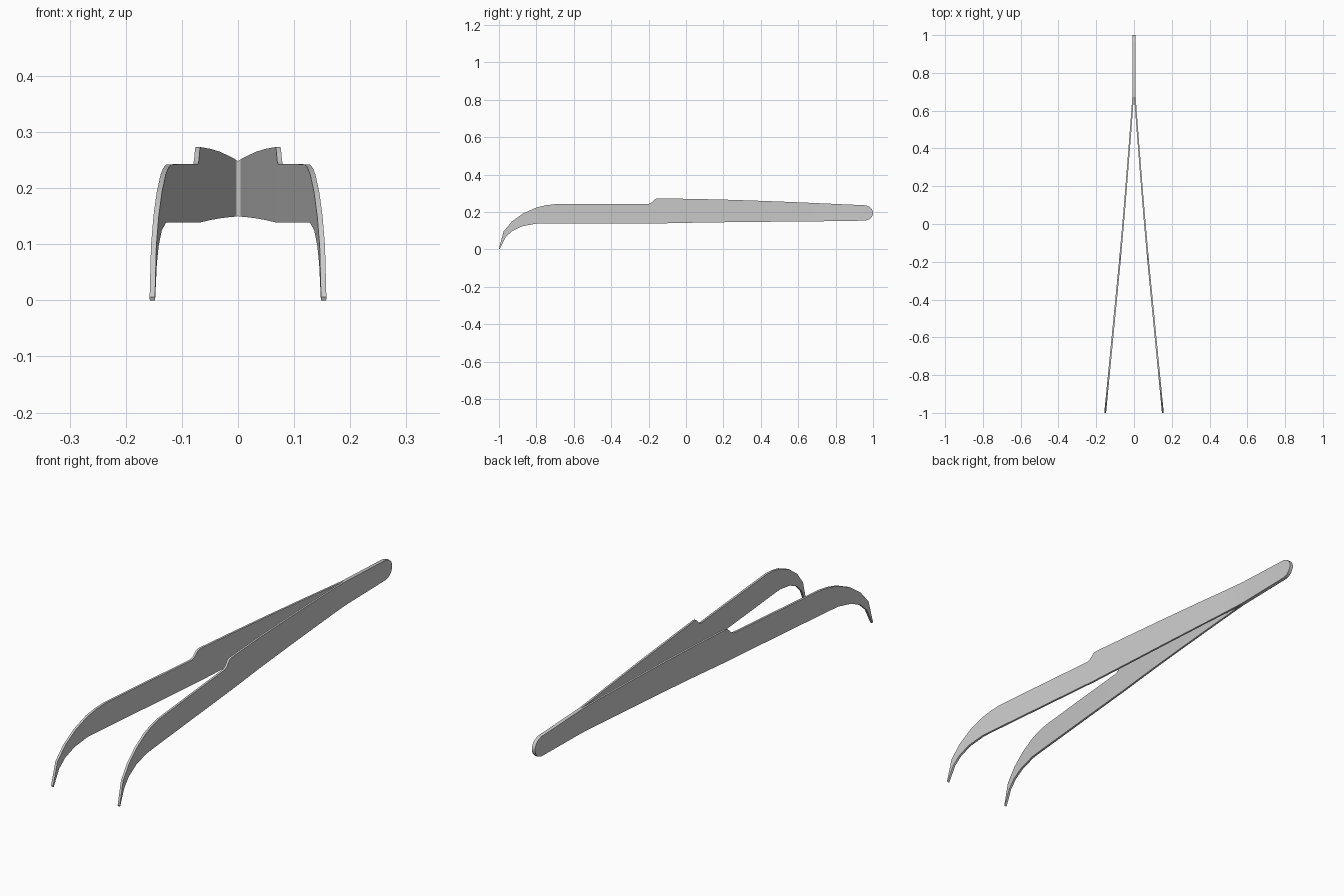
import bpy, bmesh

# Side outline of one arm: (top y, top z, bottom y, bottom z) from tip to joined end
STATIONS = [
    (-1.0, 0.006, -0.997, 0.0), (-0.975, 0.097, -0.965, 0.065),
    (-0.93, 0.150, -0.93, 0.098), (-0.87, 0.193, -0.875, 0.124),
    (-0.80, 0.224, -0.80, 0.138), (-0.75, 0.236, -0.75, 0.139),
    (-0.70, 0.242, -0.70, 0.139), (-0.45, 0.243, -0.45, 0.139),
    (-0.20, 0.243, -0.20, 0.139), (-0.185, 0.250, -0.185, 0.139),
    (-0.165, 0.270, -0.165, 0.139), (-0.15, 0.273, -0.15, 0.139),
    (0.05, 0.270, 0.05, 0.143), (0.25, 0.265, 0.25, 0.146),
    (0.45, 0.258, 0.45, 0.148), (0.60, 0.252, 0.60, 0.149),
    (0.69, 0.248, 0.69, 0.150), (0.96, 0.236, 0.96, 0.154),
    (0.98, 0.229, 0.98, 0.161), (0.993, 0.217, 0.993, 0.174),
    (1.0, 0.201, 1.0, 0.189),
]

# Inner surface: spread of the arm along y
SPREAD = [(-1.0, 0.148), (-0.2, 0.071), (0.05, 0.049), (0.25, 0.033),
          (0.45, 0.0175), (0.60, 0.006), (0.69, 0.0), (1.01, 0.0)]


def inner_x(y):
    for (a, xa), (b, xb) in zip(SPREAD, SPREAD[1:]):
        if y <= b:
            return xa + (xb - xa) * (y - a) / (b - a)


def thickness(y):
    return 0.0085 - 0.001 * y


bm = bmesh.new()
rings = []
for yt, zt, yb, zb in STATIONS:
    xt, xb = inner_x(yt), inner_x(yb)
    ring = [(xt, yt, zt), (xt + thickness(yt), yt, zt),
            (xb + thickness(yb), yb, zb), (xb, yb, zb)]
    rings.append([bm.verts.new(p) for p in ring])

# Skin the arm, leaving the joined centre plane open for the mirror
for a, b in zip(rings, rings[1:]):
    for i in range(4):
        j = (i + 1) % 4
        if i == 3 and a[0].co.x < 1e-5:
            continue
        bm.faces.new((a[i], a[j], b[j], b[i]))
bm.faces.new(rings[0][::-1])
bm.faces.new(rings[-1])
bmesh.ops.recalc_face_normals(bm, faces=bm.faces)

mesh = bpy.data.meshes.new("tweezers")
bm.to_mesh(mesh)
bm.free()
tweezers = bpy.data.objects.new("tweezers", mesh)
bpy.context.collection.objects.link(tweezers)

# Smooth along the bends, sharp at the strip edges
bpy.context.view_layer.objects.active = tweezers
tweezers.select_set(True)
bpy.ops.object.shade_smooth_by_angle(angle=0.6)

# Second arm
mirror = tweezers.modifiers.new("second_arm", 'MIRROR')
mirror.use_clip = True
mirror.merge_threshold = 0.0001
